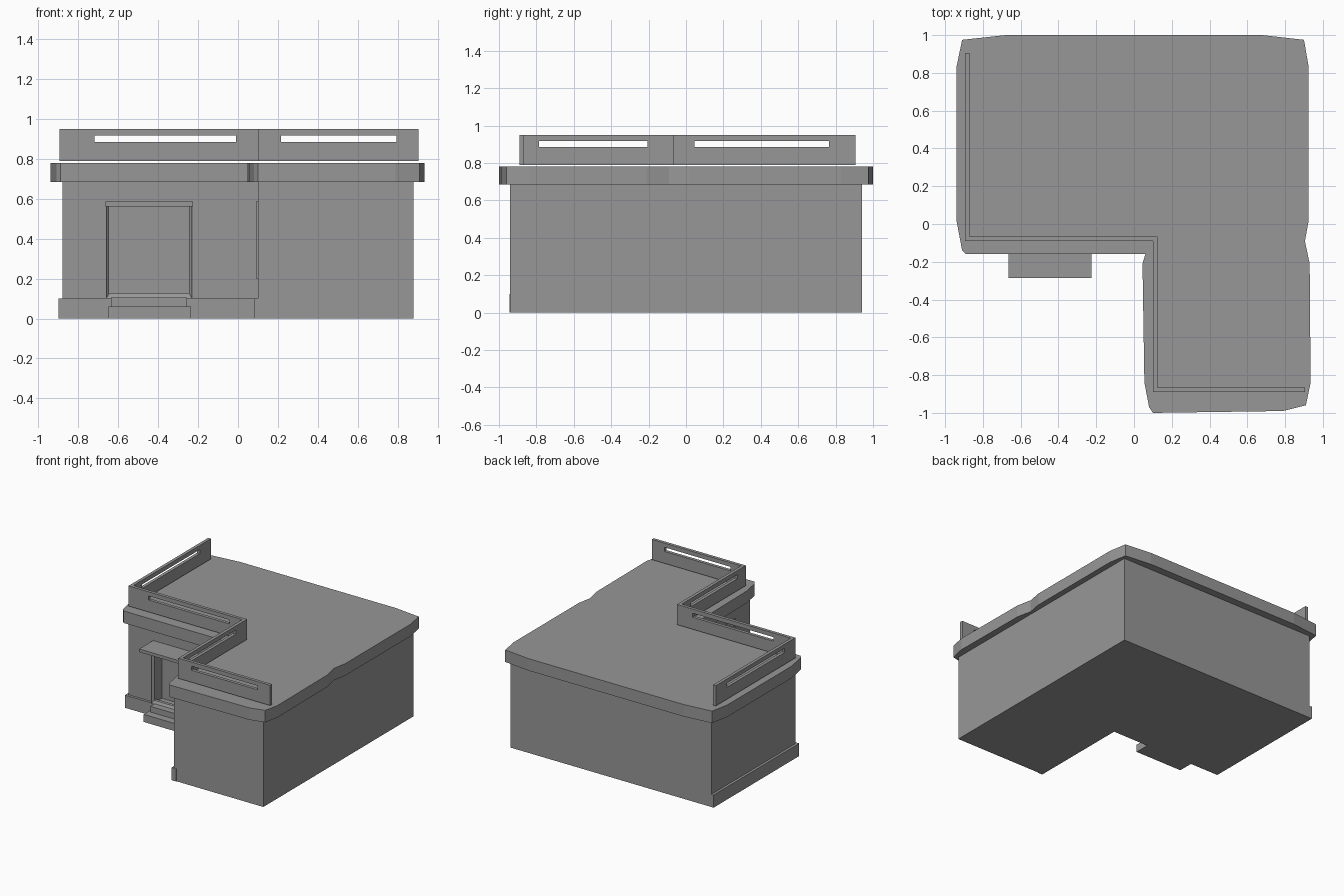
import bpy, bmesh

cube = bpy.data.objects.get("Cube")
if cube:
    bpy.data.objects.remove(cube, do_unlink=True)

grey = bpy.data.materials.new("plain_grey")
grey.use_nodes = True
COLOUR = (0.31, 0.31, 0.31, 1)
grey.diffuse_color = COLOUR
grey.node_tree.nodes["Principled BSDF"].inputs["Base Color"].default_value = COLOUR


def finish(name, bm):
    bmesh.ops.recalc_face_normals(bm, faces=bm.faces)
    mesh = bpy.data.meshes.new(name)
    bm.to_mesh(mesh)
    bm.free()
    mesh.materials.append(grey)
    obj = bpy.data.objects.new(name, mesh)
    bpy.context.collection.objects.link(obj)
    return obj


def prism(name, outline, z0, z1):
    """Extrude a plan outline between two heights."""
    bm = bmesh.new()
    base = bm.faces.new([bm.verts.new((x, y, z0)) for x, y in outline])
    top = bmesh.ops.extrude_face_region(bm, geom=[base])["geom"]
    verts = [g for g in top if isinstance(g, bmesh.types.BMVert)]
    bmesh.ops.translate(bm, verts=verts, vec=(0, 0, z1 - z0))
    return finish(name, bm)


def box(name, x0, x1, y0, y1, z0, z1):
    return prism(name, [(x0, y0), (x1, y0), (x1, y1), (x0, y1)], z0, z1)


def frame(name, axis, outer, inner, front, back, lip=0):
    """Rectangular ring facing along an axis; lip sets the inner front edge back."""
    bm = bmesh.new()

    def loop(rect, depth):
        u0, u1, z0, z1 = rect
        corners = [(u0, z0), (u1, z0), (u1, z1), (u0, z1)]
        return [bm.verts.new((u, depth, z) if axis == "y" else (depth, u, z))
                for u, z in corners]

    loops = [loop(outer, front), loop(inner, front + lip),
             loop(inner, back), loop(outer, back)]
    for a, b in zip(loops, loops[1:] + loops[:1]):
        for i in range(4):
            j = (i + 1) % 4
            bm.faces.new((a[i], a[j], b[j], b[i]))
    return finish(name, bm)


def l_shape(left, front, wing_left, wing_front):
    return [(left, 0.94), (left, front), (wing_left, front), (wing_left, wing_front),
            (0.88, wing_front), (0.88, 0.94)]


# Walls with a recessed doorway
walls = prism("walls", l_shape(-0.88, -0.11, 0.1, -0.94), 0, 0.7)
cutter = box("doorway_cutter", -0.645, -0.245, -0.3, -0.03, 0.105, 0.56)
cutter.hide_render = True
cut = walls.modifiers.new("doorway", "BOOLEAN")
cut.operation = "DIFFERENCE"
cut.solver = "EXACT"
cut.object = cutter
bpy.context.view_layer.update()
solid = bpy.data.meshes.new_from_object(
    walls.evaluated_get(bpy.context.evaluated_depsgraph_get()))
walls.modifiers.clear()
walls.data = solid
bpy.data.objects.remove(cutter, do_unlink=True)

# Plinth along the left-hand and courtyard walls
prism("plinth", [(-0.9, 0.94), (-0.9, -0.13), (0.08, -0.13), (0.08, -0.944),
                 (0.12, -0.944), (0.12, -0.08), (-0.86, -0.08), (-0.86, 0.94)], 0, 0.1)

# Overhanging roof slab with softened corners
roof_outline = [
    (-0.94, 0.83), (-0.91, 0.975), (-0.68, 1), (0.68, 1), (0.9, 0.975),
    (0.925, 0.83), (0.925, 0.02), (0.905, -0.09), (0.93, -0.21), (0.935, -0.84),
    (0.91, -0.96), (0.79, -0.99), (0.1, -1), (0.08, -0.97), (0.055, -0.84),
    (0.045, -0.21), (0.06, -0.16), (-0.89, -0.16), (-0.91, -0.14), (-0.94, 0.02)]
prism("roof_slab", roof_outline, 0.685, 0.78)

# Slotted parapet: axis, ends, slot ends, outer and inner faces
parapet = [
    ("left", "x", -0.065, 0.905, 0.045, 0.765, -0.895, -0.87),
    ("courtyard", "y", -0.895, 0.125, -0.72, -0.01, -0.09, -0.065),
    ("wing_side", "x", -0.865, -0.09, -0.785, -0.205, 0.1, 0.125),
    ("wing_front", "y", 0.1, 0.905, 0.215, 0.795, -0.89, -0.865)]
for side, axis, a, b, s0, s1, front, back in parapet:
    frame("parapet_" + side, axis, (a, b, 0.79, 0.95), (s0, s1, 0.885, 0.917), front, back)

# Door surround, canopy and steps
frame("door_frame", "y", (-0.66, -0.23, 0.1, 0.585), (-0.645, -0.245, 0.125, 0.56),
      -0.14, -0.1, lip=0.015)
box("door_canopy", -0.665, -0.225, -0.285, -0.1, 0.562, 0.587)
box("lower_step", -0.65, -0.235, -0.25, -0.1, 0, 0.06)
box("upper_step", -0.635, -0.255, -0.19, -0.1, 0.06, 0.105)

# Window on the courtyard side of the wing
frame("window_frame", "x", (-0.75, -0.33, 0.2, 0.585), (-0.735, -0.345, 0.215, 0.57),
      0.09, 0.11, lip=0.006)
